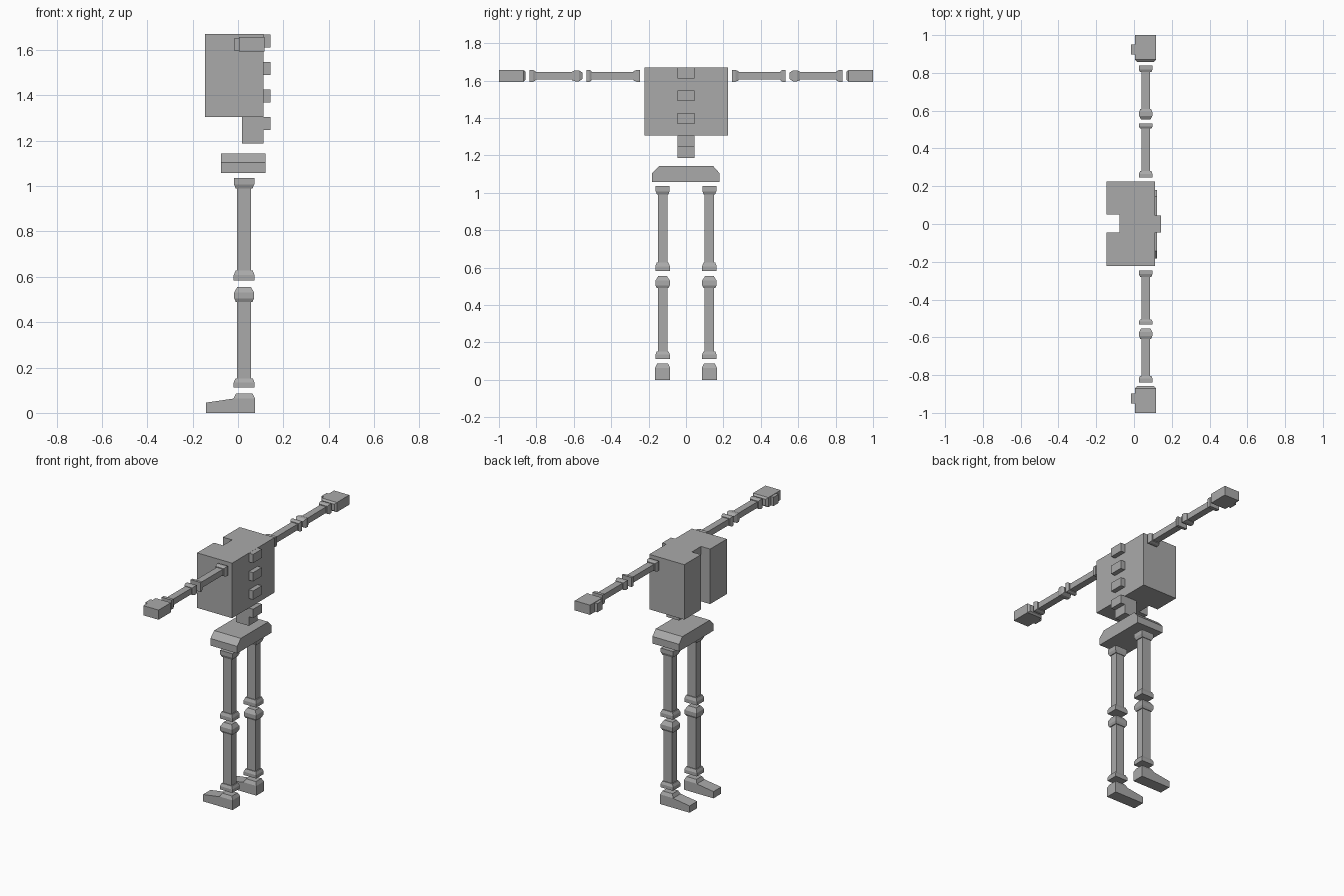
import bpy, bmesh
from mathutils import Vector

if "Cube" in bpy.data.objects:
    bpy.data.objects.remove(bpy.data.objects["Cube"])

grey = bpy.data.materials.new("plain_grey")
grey.diffuse_color = (0.4, 0.4, 0.4, 1)
grey.use_nodes = True
grey.node_tree.nodes["Principled BSDF"].inputs["Base Color"].default_value = grey.diffuse_color


def finish(name, bm):
    bmesh.ops.recalc_face_normals(bm, faces=bm.faces)
    me = bpy.data.meshes.new(name)
    bm.to_mesh(me)
    bm.free()
    me.materials.append(grey)
    ob = bpy.data.objects.new(name, me)
    bpy.context.collection.objects.link(ob)
    return ob


def loft(name, axis, centre, stations):
    """Rectangular sections (position, width_x, other_width) stacked along z or y."""
    bm = bmesh.new()
    rings = []
    for p, w, d in stations:
        ring = []
        for sx, sd in ((-1, -1), (1, -1), (1, 1), (-1, 1)):
            x, o = centre[0] + sx * w / 2, centre[1] + sd * d / 2
            ring.append(bm.verts.new((x, o, p) if axis == 'z' else (x, p, o)))
        rings.append(ring)
    for a, b in zip(rings, rings[1:]):
        for i in range(4):
            j = (i + 1) % 4
            bm.faces.new((a[i], a[j], b[j], b[i]))
    bm.faces.new(rings[0])
    bm.faces.new(rings[-1])
    return finish(name, bm)


def prism(name, points, push):
    """A flat outline pushed along a vector."""
    bm = bmesh.new()
    face = bm.faces.new([bm.verts.new(p) for p in points])
    new = bmesh.ops.extrude_face_region(bm, geom=[face])["geom"]
    bmesh.ops.translate(bm, vec=Vector(push),
                        verts=[v for v in new if isinstance(v, bmesh.types.BMVert)])
    return finish(name, bm)


def box(name, x0, x1, y0, y1, z0, z1):
    return prism(name, [(x0, y0, z0), (x1, y0, z0), (x1, y1, z0), (x0, y1, z0)],
                 (0, 0, z1 - z0))


# rib cage with a full height breast slot
outline = [(-.145, -.222), (.112, -.222), (.112, .225), (-.145, .225),
           (-.145, .05), (-.078, .05), (-.078, -.046), (-.145, -.046)]
prism("rib_cage", [(x, y, 1.305) for x, y in outline], (0, 0, .365))

# spine and vertebrae
box("lower_spine", .018, .112, -.046, .046, 1.187, 1.305)
for i in range(4):
    z = 1.247 + i * .1215
    box(f"vertebra_{i + 1}", .112, .143, -.046, .046, z, z + .058)

# pelvis with sloped shoulders
hip = [(-.182, 1.058), (.179, 1.058), (.179, 1.105), (.145, 1.143),
       (-.143, 1.143), (-.182, 1.105)]
prism("pelvis", [(-.075, y, z) for y, z in hip], (.196, 0, 0))

for side, s in (("left", -1), ("right", 1)):
    leg = (.027, s * .125)
    # legs
    loft(f"{side}_thigh", 'z', leg, [
        (1.035, .09, .074), (1.008, .09, .074), (.99, .074, .06), (.99, .062, .052),
        (.627, .062, .052), (.627, .076, .062), (.607, .092, .078), (.583, .092, .078)])
    loft(f"{side}_shin", 'z', leg, [
        (.556, .06, .045), (.53, .088, .077), (.505, .088, .077), (.49, .074, .062),
        (.49, .062, .052), (.152, .062, .052), (.152, .076, .062),
        (.134, .092, .078), (.112, .092, .078)])
    # feet
    y = s * .125
    toe = [(-.142, 0), (-.02, 0), (-.02, .063), (-.142, .045)]
    prism(f"{side}_toes", [(x, y - .04, z) for x, z in toe], (0, .08, 0))
    loft(f"{side}_heel", 'z', (.0275, y), [
        (0, .095, .08), (.064, .095, .08), (.086, .073, .058)])

    # arms
    arm = (.062, 1.625)

    def limb(name, stations):
        loft(name, 'y', arm, [(s * p, w, d) for p, w, d in stations])

    limb(f"{side}_upper_arm", [
        (.246, .072, .063), (.265, .072, .063), (.28, .06, .05), (.28, .046, .04),
        (.505, .046, .04), (.505, .06, .05), (.516, .072, .063), (.533, .072, .063)])
    limb(f"{side}_forearm", [
        (.553, .05, .034), (.572, .07, .058), (.593, .07, .058), (.61, .056, .046),
        (.61, .046, .04), (.804, .046, .04), (.804, .06, .05),
        (.818, .072, .063), (.838, .072, .063)])
    # hands
    loft(f"{side}_hand", 'y', (.061, 1.625), [
        (s * .858, .09, .044), (s * .87, .112, .064), (s * 1.0, .112, .064)])
    loft(f"{side}_thumb", 'y', (-.004, 1.625), [
        (s * .897, .022, .058), (s * .95, .022, .058)])
